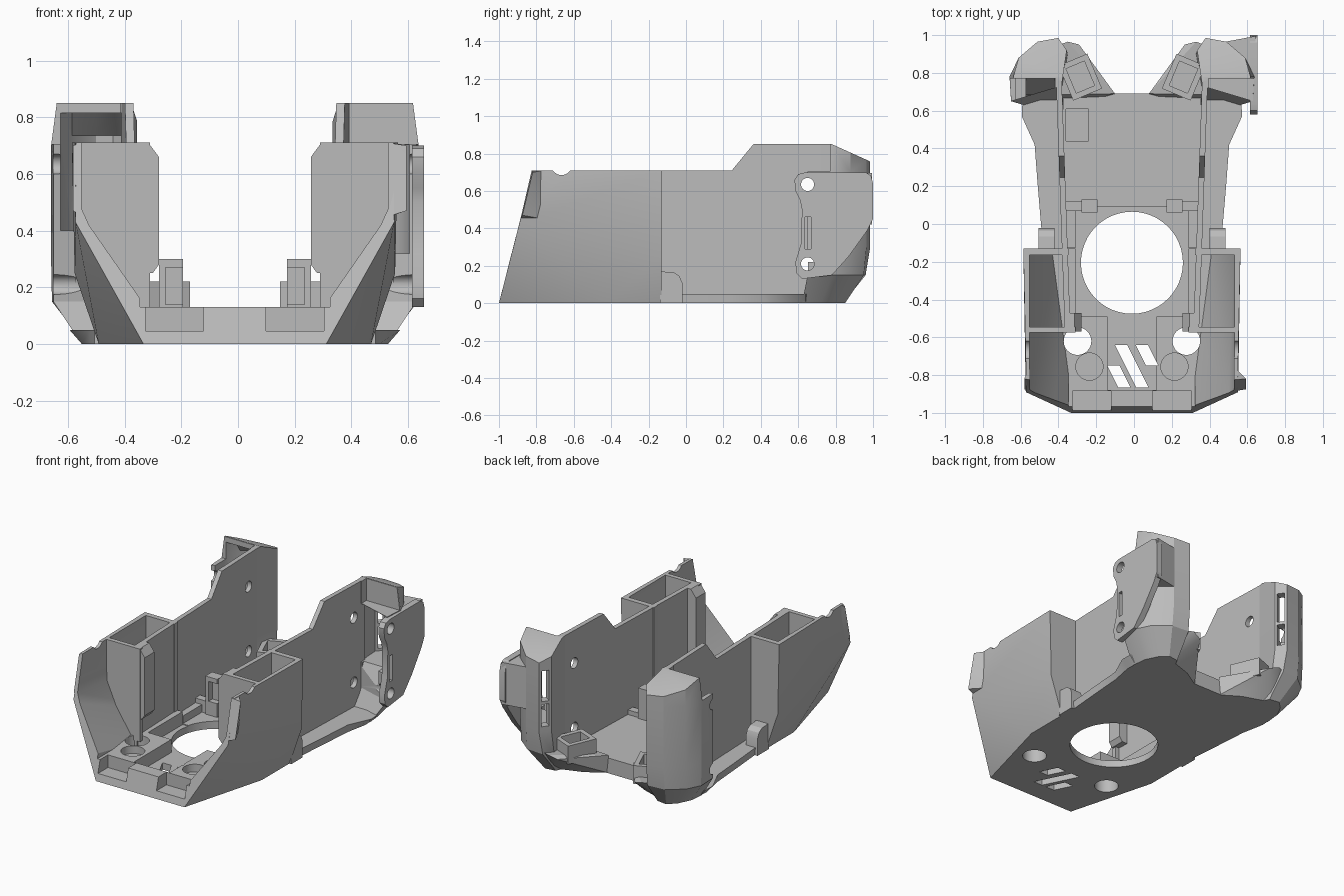
import bpy, bmesh, math
from mathutils import Vector, Matrix

if "Cube" in bpy.data.objects:
    bpy.data.objects.remove(bpy.data.objects["Cube"], do_unlink=True)

grey = bpy.data.materials.new("plain_grey")
grey.use_nodes = True
grey.diffuse_color = (0.5, 0.5, 0.5, 1)
grey.node_tree.nodes["Principled BSDF"].inputs["Base Color"].default_value = (0.5, 0.5, 0.5, 1)
parts = []
MIRROR_X = -0.011  # the mirror plane sits beside x = 0 because one side carries a plate


def finish(name, bm, keep=True):
    bmesh.ops.recalc_face_normals(bm, faces=bm.faces)
    bmesh.ops.translate(bm, verts=bm.verts, vec=(MIRROR_X, 0, 0))
    mesh = bpy.data.meshes.new(name)
    bm.to_mesh(mesh)
    bm.free()
    mesh.materials.append(grey)
    ob = bpy.data.objects.new(name, mesh)
    bpy.context.collection.objects.link(ob)
    if keep:
        parts.append(ob)
    else:
        ob.hide_render = True
    return ob


def loft(name, rings, keep=True):
    bm = bmesh.new()
    vs = [[bm.verts.new(p) for p in ring] for ring in rings]
    n = len(vs[0])
    for a, b in zip(vs, vs[1:]):
        for i in range(n):
            j = (i + 1) % n
            bm.faces.new((a[i], a[j], b[j], b[i]))
    bm.faces.new(vs[0][::-1])
    bm.faces.new(vs[-1])
    return finish(name, bm, keep)


def hull(name, pts, keep=True):
    bm = bmesh.new()
    for p in pts:
        bm.verts.new(p)
    res = bmesh.ops.convex_hull(bm, input=bm.verts)
    bmesh.ops.delete(bm, geom=[g for g in res["geom_interior"] if isinstance(g, bmesh.types.BMVert)],
                     context="VERTS")
    bmesh.ops.dissolve_limit(bm, angle_limit=0.01, verts=bm.verts, edges=bm.edges)
    return finish(name, bm, keep)


def box(name, x, y, z, keep=True):
    return hull(name, [(a, b, c) for a in x for b in y for c in z], keep)


def prism_x(name, pts, x0, x1, lean=0.0):
    return loft(name, [[(x + lean * y, y, z) for y, z in pts] for x in (x0, x1)])


def rod(radius, centre, length, axis="Z"):
    bm = bmesh.new()
    turn = Matrix.Rotation(math.pi / 2, 4, "Y") if axis == "X" else Matrix()
    bmesh.ops.create_cone(bm, cap_ends=True, segments=48, radius1=radius, radius2=radius, depth=length,
                          matrix=Matrix.Translation(centre) @ turn)
    return finish("cutter", bm, False)


def cut(targets, cutter):
    for ob in targets:
        mod = ob.modifiers.new("cut", "BOOLEAN")
        mod.operation, mod.solver, mod.object = "DIFFERENCE", "EXACT", cutter
        bpy.context.view_layer.objects.active = ob
        bpy.ops.object.modifier_apply(modifier=mod.name)
    bpy.data.objects.remove(cutter, do_unlink=True)


def cutbox(targets, x, y, z):
    cut(targets, box("cutter", x, y, z, False))


def both(pts):
    return [(s * x, y, z) for s in (1, -1) for x, y, z in pts]


def side(s, pts):
    return [(s * x, y, z) for x, y, z in pts]


# Front shell with slanted corners
shell = hull("front_shell", both([
    (0.322, -1, 0), (0.48, -0.42, 0), (0.48, -0.13, 0), (0.562, -0.89, 0.43),
    (0.56, -0.82, 0.71), (0.575, -0.13, 0.71), (0.565, -0.13, 0.25)]))
cut([shell], hull("cutter", both([
    (0.295, -1.1, 0.13), (0.54, -1.1, 0.5), (0.535, -1.1, 0.9),
    (0.42, -0.165, 0.13), (0.54, -0.165, 0.4), (0.545, -0.165, 0.9)]), False))
cutbox([shell], (-0.335, 0.335), (-1.2, 0.2), (0.13, 1))
for s in (1, -1):
    cut([shell], rod(0.055, (s * 0.56, -0.665, 0.74), 0.2, "X"))

# Floor: outer ledge and raised inner floor
edge = [(0.47, -0.13), (0.49, 0.1), (0.50, 0.22), (0.515, 0.42), (0.583, 0.57), (0.58, 0.64),
        (0.50, 0.69)]
edge += [(-x, y) for x, y in reversed(edge)]
ledge = loft("floor_ledge", [[(x * (0.925 if y > 0.5 else 0.99), y, 0) for x, y in edge],
                             [(x, y, 0.05) for x, y in edge]])
floor = box("inner_floor", (-0.365, 0.365), (-0.128, 0.69), (0.02, 0.10))
slabs = [shell, ledge, floor]

# Floor pockets, openings and diagonal vents
cutbox([shell, floor], (-0.30, 0.30), (-0.49, 0.09), (0.045, 0.3))
cutbox([shell], (-0.13, 0.13), (-0.88, -0.4), (0.045, 0.3))
cutbox([floor], (-0.35, -0.23), (0.44, 0.61), (0.07, 0.3))
cut(slabs, rod(0.27, (0, -0.205, 0), 0.6))
for s in (1, -1):
    # Lowered front sill either side of the middle tab
    cutbox([shell], sorted((s * 0.11, s * 0.315)), (-1.2, -0.885), (0.047, 0.3))
    cut([shell], rod(0.073, (s * 0.288, -0.62, 0), 0.5))
    cut([shell], rod(0.072, (s * 0.225, -0.755, 0.2), 0.24))
for x, y0, y1 in ((-0.09, -0.64, -0.865), (-0.13, -0.75, -0.865), (0.02, -0.64, -0.75)):
    dx = (y0 - y1) * 0.5
    cut([shell], loft("cutter", [[(x, y0, z), (x + 0.065, y0, z), (x + 0.065 + dx, y1, z), (x + dx, y1, z)]
                                 for z in (-0.1, 0.3)], False))

wall_profile = [(-0.57, 0.04), (-0.57, 0.71), (0.245, 0.71), (0.36, 0.85), (0.76, 0.85), (0.76, 0.04)]
flange_profile = [(-0.14, 0), (-0.14, 0.17), (-0.065, 0.165), (-0.035, 0.145), (-0.02, 0.11), (-0.02, 0)]

# Rear column cross-sections, from the foot up
foot = [(0.36, 0.62), (0.34, 0.78), (0.37, 0.84), (0.44, 0.85), (0.49, 0.80), (0.53, 0.72), (0.54, 0.62)]
body = [(0.373, 0.73), (0.34, 0.90), (0.38, 0.96), (0.5, 0.95), (0.6, 0.87), (0.645, 0.78), (0.64, 0.65)]
head = [(0.373, 0.73), (0.345, 0.92), (0.39, 0.985), (0.5, 0.965), (0.6, 0.88), (0.648, 0.78), (0.64, 0.65)]
hollow = [(0.405, 0.5), (0.615, 0.5), (0.615, 0.77), (0.575, 0.86), (0.49, 0.935), (0.43, 0.945),
          (0.385, 0.89)]

for s in (1, -1):
    tag = "left_" if s > 0 else "right_"
    # Side wall and hollow front box
    wall = prism_x(tag + "side_wall", wall_profile, s * 0.345, s * 0.375, s * 0.035)
    loft(tag + "box_front", [side(s, [(x, y, z) for x, z in (
        (0.33, 0.1), (0.44, 0.1), (0.55, 0.48), (0.55, 0.71), (0.30, 0.71), (0.30, 0.1))])
        for y in (-0.575, -0.545)])
    hull(tag + "box_post", side(s, [(x, y, z) for y in (-0.57, -0.47) for x, z in (
        (0.35, 0.71), (0.305, 0.71), (0.268, 0.66), (0.268, 0.28), (0.29, 0.25), (0.35, 0.25))]))
    lug = 0.605 if s > 0 else 0.57
    hull(tag + "front_lug", side(s, [(0.54, -0.885, 0.45), (lug, -0.875, 0.47), (lug, -0.82, 0.70),
                                     (0.54, -0.825, 0.71), (0.545, -0.76, 0.45), (0.545, -0.76, 0.71)]))
    prism_x(tag + "flange", flange_profile, s * 0.41, s * 0.495)
    # Post beside the round opening
    post = box(tag + "floor_post", sorted((s * 0.183, s * 0.268)), (0.06, 0.13), (0.04, 0.30))
    cutbox([post], sorted((s * 0.17, s * 0.245)), (0.03, 0.10), (0.14, 0.27))
    box(tag + "post_foot", sorted((s * 0.26, s * 0.365)), (0.07, 0.12), (0.05, 0.13))

    # Rear column: tapered foot, sloped cap, hollow front
    rings = [[(s * x, y, 0) for x, y in foot], [(s * x, y, 0.15) for x, y in body],
             [(s * x, y, 0.30) for x, y in head], [(s * x, y, 0.70) for x, y in head],
             [(s * min(x, 0.628), y, 0.85) for x, y in head]]
    column = loft(tag + "rear_column", rings)
    cut([column], hull("cutter", [(x, y, z) for x in (-1, 1) for y, z in (
        (0.78, 0.85), (1.1, 0.706), (1.1, 1.0), (0.78, 1.0))], False))
    cutbox([column], sorted((s * 0.405, s * 0.8)), (0.5, 0.77), (0.705, 1))
    levels = (0.32, 0.68, 0.702) if s > 0 else (0.40, 0.735, 0.815)
    cut([column], loft("cutter", [side(s, [(x, y if top < 0.8 else min(y, 0.81), top) for x, y in hollow])
                                  for top in levels], False))
    # Sloping lower scoop of the hollow
    cut([column], hull("cutter", side(s, [(x, y, z) for x in (0.41, 0.56) for y, z in (
        (0.5, 0.09), (0.62, 0.09), (0.78, 0.41), (0.5, 0.41))]), False))
    # Two slots through the inner rear chamfer
    for z0, z1 in ((0.50, 0.70), (0.335, 0.48)):
        cut([column], hull("cutter", side(s, [
            (0.367 + 0.57 * t - 0.82 * n, 0.952 + 0.82 * t + 0.57 * n, z)
            for t in (-0.024, 0.024) for n in (-0.08, 0.06) for z in (z0, z1)]), False))
    pierced = [wall, column]

    # Outer mounting plate, on one side only
    if s > 0:
        plate = prism_x("left_mounting_plate", [
            (0.58, 0.66), (0.60, 0.69), (0.64, 0.70), (0.96, 0.70), (0.99, 0.68), (1.0, 0.64),
            (1.0, 0.45), (0.97, 0.39), (0.87, 0.25), (0.78, 0.15), (0.62, 0.13), (0.59, 0.16),
            (0.585, 0.22), (0.615, 0.32), (0.62, 0.5), (0.61, 0.55), (0.585, 0.6)], 0.625, 0.666)
        cutbox([plate], (0.6, 0.7), (0.635, 0.668), (0.29, 0.46))
        hull("left_plate_web", [(x, y, z) for z in (0.42, 0.695) for x, y in (
            (0.48, 0.962), (0.655, 0.995), (0.655, 0.80), (0.60, 0.87))])
        pierced.append(plate)
    for z in (0.635, 0.21):
        cut(pierced, rod(0.035, (s * 0.5, 0.65, z), 0.6, "X"))

    # Rear wing flaring up from the floor, with a clip frame
    hull(tag + "rear_wing", side(s, [
        (0.10, 0.685, 0), (0.40, 0.60, 0), (0.40, 0.82, 0), (0.22, 0.76, 0), (0.09, 0.69, 0.12),
        (0.28, 0.95, 0.14), (0.34, 0.965, 0.16), (0.38, 0.95, 0.16), (0.37, 0.685, 0.13)]))
    along = Vector((0.08, 0.19, 0)).normalized()
    across = Vector((along.y, -along.x, 0))

    def clip(u, v, z):
        base = Vector((0.20, 0.70, 0))
        return side(s, [base + along * a + across * b + Vector((0, 0, c)) for a in u for b in v for c in z])

    frame = hull(tag + "rear_clip", clip((0, 0.20), (-0.045, 0.12), (0.10, 0.22)))
    cut([frame], hull("cutter", clip((0.03, 0.17), (-0.015, 0.09), (0.15, 0.4)), False))

# Shading: smooth curves, sharp creases
for ob in bpy.context.view_layer.objects:
    ob.select_set(ob in parts)
bpy.context.view_layer.objects.active = parts[0]
bpy.ops.object.shade_smooth_by_angle(angle=math.radians(25))
